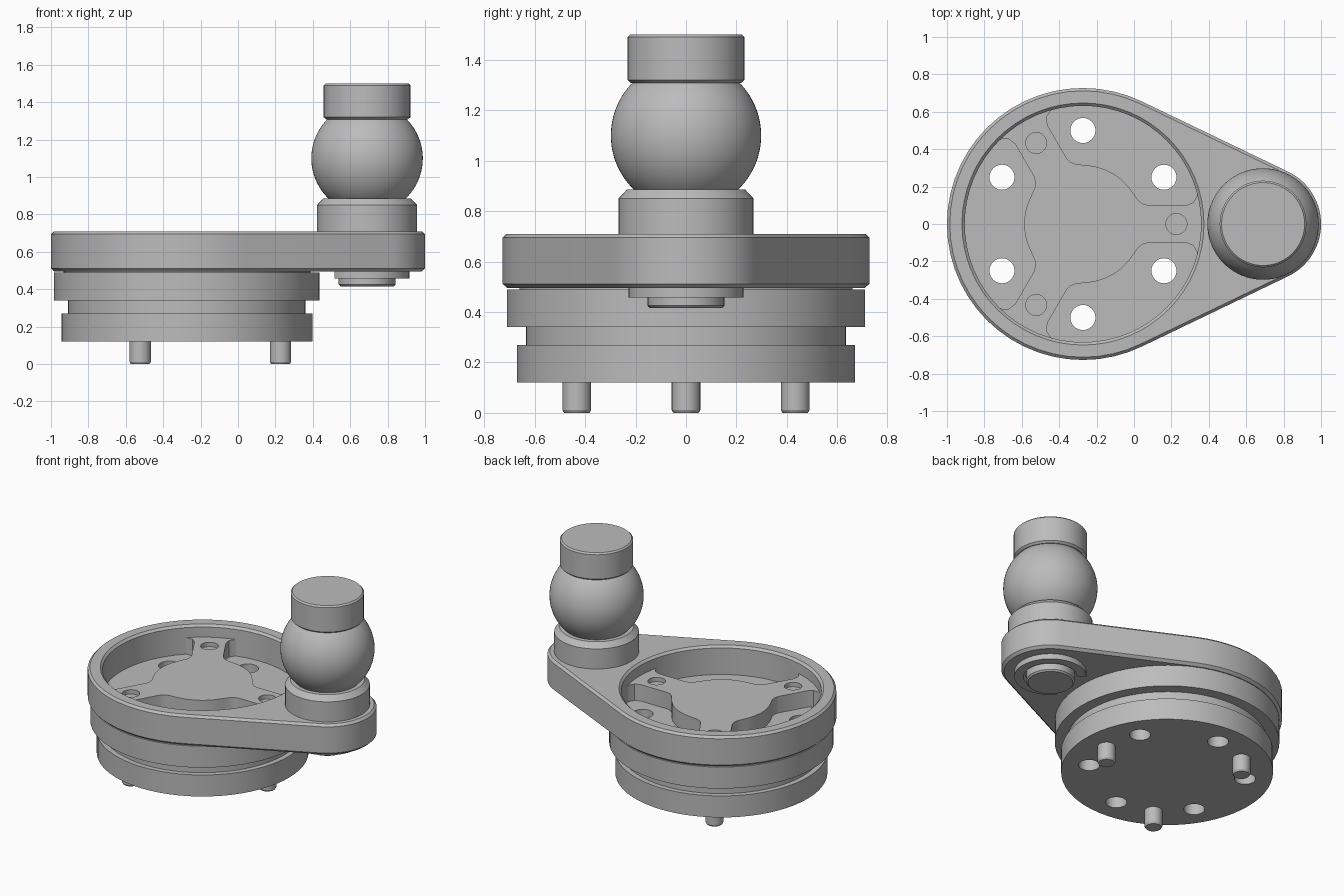
import bpy, bmesh
from math import sin, cos, acos, sqrt, pi, radians

if "Cube" in bpy.data.objects:
    bpy.data.objects.remove(bpy.data.objects["Cube"])

grey = bpy.data.materials.new("machined_grey")
grey.use_nodes = True
GREY = (0.5, 0.5, 0.5, 1)
grey.diffuse_color = GREY
grey.node_tree.nodes["Principled BSDF"].inputs["Base Color"].default_value = GREY

HUB_X, KNOB_X = -0.273, 0.69
PITCH = 0.5       # radius of the circle of pins and holes
FLOOR, SPIDER_TOP, PLATE_TOP = 0.51, 0.625, 0.71


def loft(name, rings):
    """Closed solid through a stack of matching rings."""
    bm = bmesh.new()
    loops = [[bm.verts.new(p) for p in ring] for ring in rings]
    n = len(loops[0])
    for low, high in zip(loops, loops[1:]):
        for i in range(n):
            j = (i + 1) % n
            bm.faces.new((low[i], low[j], high[j], high[i]))
    bm.faces.new(loops[0][::-1])
    bm.faces.new(loops[-1])
    bmesh.ops.recalc_face_normals(bm, faces=bm.faces)
    mesh = bpy.data.meshes.new(name)
    bm.to_mesh(mesh)
    bm.free()
    mesh.materials.append(grey)
    obj = bpy.data.objects.new(name, mesh)
    bpy.context.collection.objects.link(obj)
    return obj


def turned(name, cx, cy, profile, sides=48):
    """Round part from (radius, height) pairs, bottom to top."""
    angles = [2 * pi * i / sides for i in range(sides)]
    return loft(name, [[(cx + r * cos(a), cy + r * sin(a), z) for a in angles]
                       for r, z in profile])


def prism(name, outline, bottom, top):
    return loft(name, [[(x, y, z) for x, y in outline] for z in (bottom, top)])


def cut(obj, cutters):
    """Subtract the cutters and throw them away."""
    bpy.context.view_layer.objects.active = obj
    for cutter in cutters:
        mod = obj.modifiers.new("cut", 'BOOLEAN')
        mod.operation = 'DIFFERENCE'
        mod.solver = 'EXACT'
        mod.object = cutter
        bpy.ops.object.modifier_apply(modifier=mod.name)
        bpy.data.objects.remove(cutter)


def around(first, step):
    """Positions on the pitch circle of the hub."""
    return [(HUB_X + PITCH * cos(radians(a)), PITCH * sin(radians(a)))
            for a in range(first, first + 360, step)]


parts = []

# Hub with a groove and six through holes
hub = turned("hub", HUB_X, 0, [(0.67, 0.12), (0.67, 0.27), (0.635, 0.27), (0.635, 0.34),
                               (0.71, 0.34), (0.71, 0.49), (0.66, 0.49), (0.66, FLOOR)], 64)
cut(hub, [turned("hole_cutter", x, y, [(0.067, 0), (0.067, 1)], 32)
          for x, y in around(30, 60)])
parts.append(hub)

# Crank plate: tapered outline around two circles, with softened edges
R_BIG, R_SMALL = 0.727, 0.31
tangent = acos((R_BIG - R_SMALL) / (KNOB_X - HUB_X))


def plate_ring(inset, z, steps=36):
    ring = []
    for cx, r, start, end in ((HUB_X, R_BIG, tangent, 2 * pi - tangent),
                              (KNOB_X, R_SMALL, -tangent, tangent)):
        for i in range(steps + 1):
            a = start + (end - start) * i / steps
            ring.append((cx + (r - inset) * cos(a), (r - inset) * sin(a), z))
    return ring


plate = loft("crank_plate", [plate_ring(0.018, 0.495), plate_ring(0, 0.512),
                             plate_ring(0, PLATE_TOP - 0.015), plate_ring(0.015, PLATE_TOP)])
cut(plate, [turned("bore_cutter", HUB_X, 0, [(0.632, 0.3), (0.632, PLATE_TOP - 0.015),
                                             (0.647, PLATE_TOP), (0.647, 0.9)], 64)])
parts.append(plate)

# Three-armed spider inside the bore
half_arm = [(0.615, 0.19), (0.61, 0.15), (0.59, 0.115), (0.55, 0.1), (0.35, 0.1),
            (0.32, 0.108), (0.295, 0.128), (0.272, 0.16), (0.25, 0.19)]
hub_arc = [(0.314 * cos(radians(a)), 0.314 * sin(radians(a))) for a in (42, 48, 54)]
side = half_arm + hub_arc
arm = [(u, -v) for u, v in reversed(side)] + [(0.65, 0)] + side + [(0.157, 0.272)]
outline = []
for k in range(3):
    c, s = cos(2 * pi * k / 3), sin(2 * pi * k / 3)
    outline += [(HUB_X + u * c - v * s, u * s + v * c) for u, v in arm]
spider = prism("spider", outline, FLOOR - 0.005, SPIDER_TOP)
cut(spider, [turned("pin_hole_cutter", x, y, [(0.056, SPIDER_TOP - 0.03), (0.056, 0.9)], 32)
             for x, y in around(0, 120)])
parts.append(spider)

# Drive pins under the hub
for i, (x, y) in enumerate(around(0, 120)):
    parts.append(turned(f"drive_pin_{i + 1}", x, y,
                        [(0.05, 0), (0.057, 0.012), (0.057, 0.13)], 24))

# Knob: collar, ball and cap
parts.append(turned("knob_collar", KNOB_X, 0,
                    [(0.268, PLATE_TOP - 0.01), (0.268, 0.85), (0.235, 0.885)]))
BALL_R, BALL_Z = 0.298, 1.1
heights = [0.87 + 0.45 * i / 28 for i in range(29)]
parts.append(turned("knob_ball", KNOB_X, 0,
                    [(sqrt(BALL_R ** 2 - (z - BALL_Z) ** 2), z) for z in heights], 64))
parts.append(turned("knob_cap", KNOB_X, 0, [(0.218, 1.308), (0.232, 1.32),
                                            (0.232, 1.49), (0.222, 1.5)]))

# Knob shaft end and its open retaining clip
parts.append(turned("shaft_end", KNOB_X, 0, [(0.142, 0.415), (0.152, 0.425), (0.152, 0.5)]))
sweep = [radians(a) for a in range(-140, 141, 8)]
clip = [(KNOB_X + 0.228 * cos(a), 0.228 * sin(a)) for a in sweep]
clip += [(KNOB_X + 0.17 * cos(a), 0.17 * sin(a)) for a in reversed(sweep)]
parts.append(prism("retaining_clip", clip, 0.458, 0.497))

# Smooth round walls, crisp edges
for obj in bpy.context.view_layer.objects:
    obj.select_set(obj in parts)
bpy.context.view_layer.objects.active = parts[0]
bpy.ops.object.shade_smooth_by_angle(angle=radians(30))
